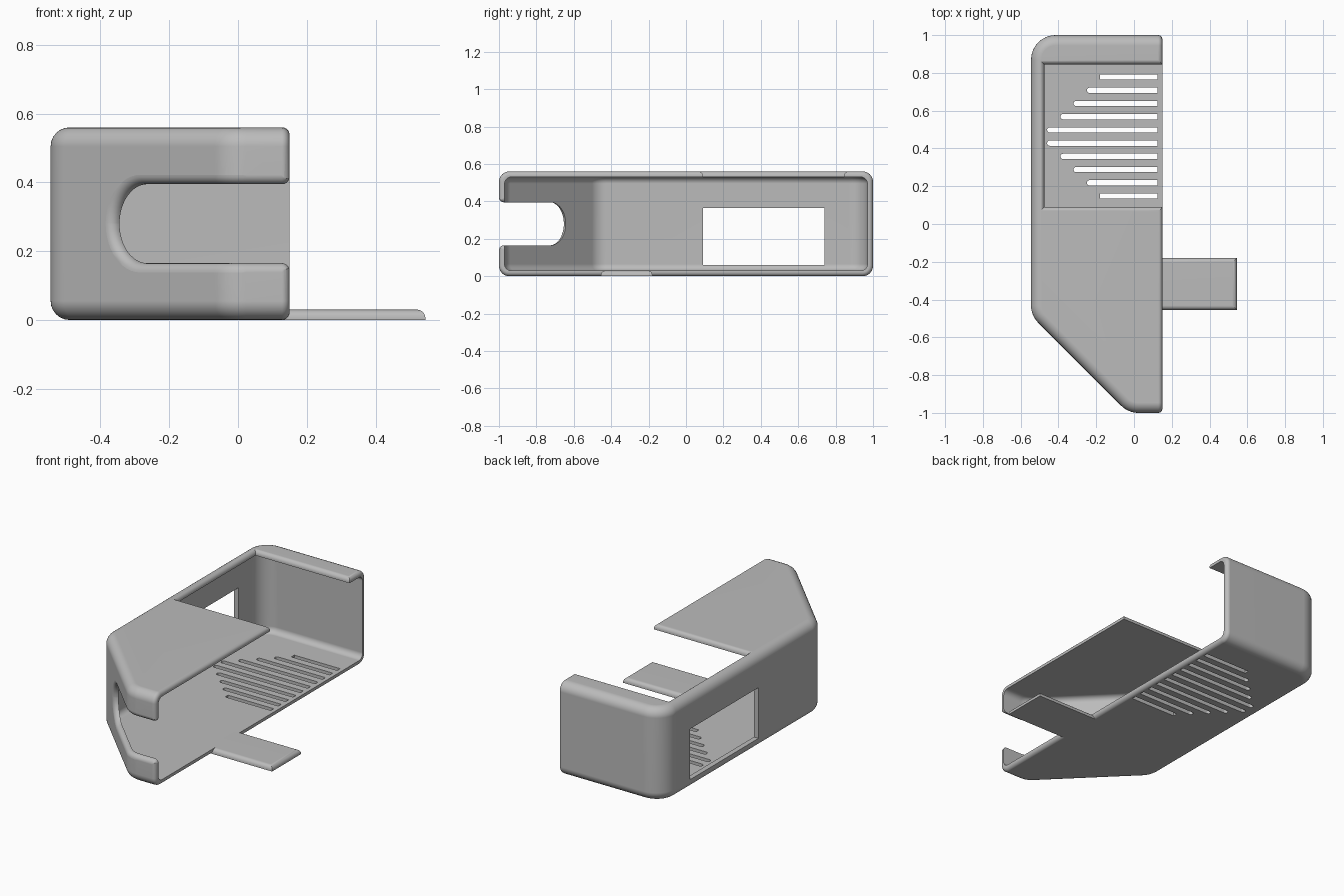
import bpy, bmesh
from math import sin, cos, pi, sqrt, tan
from mathutils import Vector

if "Cube" in bpy.data.objects:
    bpy.data.objects.remove(bpy.data.objects["Cube"])

# One grey plastic
GREY = (0.5, 0.5, 0.5, 1)
mat = bpy.data.materials.new("grey_plastic")
mat.use_nodes = True
mat.diffuse_color = GREY
mat.node_tree.nodes["Principled BSDF"].inputs["Base Color"].default_value = GREY

HEIGHT, WALL, RIM_X, CORNER = 0.56, 0.03, 0.15, 0.13
SLANT = Vector((1, -1)).normalized()     # direction of the slanted wall
BEND = Vector((-0.03, -1))               # where slant meets the front wall


def make(name, bm):
    bmesh.ops.recalc_face_normals(bm, faces=bm.faces)
    mesh = bpy.data.meshes.new(name)
    bm.to_mesh(mesh)
    bm.free()
    ob = bpy.data.objects.new(name, mesh)
    bpy.context.collection.objects.link(ob)
    mesh.materials.append(mat)
    return ob


def loft(bm, rings, caps=True):
    loops = [[bm.verts.new(p) for p in ring] for ring in rings]
    n = len(loops[0])
    for a, b in zip(loops, loops[1:]):
        for i in range(n):
            j = (i + 1) % n
            bm.faces.new((a[i], a[j], b[j], b[i]))
    for loop in (loops[0], loops[-1]):
        if caps:
            bm.faces.new(loop)
        else:   # curved cap: strips between the two mirrored halves
            for i in range(n // 2 - 1):
                bm.faces.new((loop[i], loop[i + 1], loop[n - 2 - i], loop[n - 1 - i]))


def round_corner(prev, p, nxt, r, steps=8):
    a, b = (prev - p).normalized(), (nxt - p).normalized()
    half = a.angle(b) / 2
    centre = p + (a + b).normalized() * r / sin(half)
    start, end = p + a * r / tan(half) - centre, p + b * r / tan(half) - centre
    sweep = pi - 2 * half
    return [centre + (start * sin(sweep * (1 - k / steps)) + end * sin(sweep * k / steps))
            / sin(sweep) for k in range(steps + 1)]


def shell_prism(inset, edge_r, far_x):
    """Rounded prism following the plan outline, inset from the outside."""
    r, left, back, front = CORNER - inset, -0.545 + inset, 1 - inset, -1 + inset
    line = -1.03 + inset * sqrt(2)
    pts = [Vector(p) for p in ((far_x, front), (line - front, front), (left, line - left),
                               (left, back), (far_x, back))]
    plan = [pts[0]]
    for i in (1, 2, 3):
        plan += round_corner(pts[i - 1], pts[i], pts[i + 1], r)
    plan.append(pts[4])
    bm = bmesh.new()
    loft(bm, [[(p.x, p.y, z) for p in plan] for z in (inset, HEIGHT - inset)])
    bmesh.ops.recalc_face_normals(bm, faces=bm.faces)
    rims = [e for e in bm.edges if abs(e.verts[0].co.z - e.verts[1].co.z) < 1e-5]
    bmesh.ops.bevel(bm, geom=rims, offset=edge_r, segments=6, profile=0.5,
                    affect='EDGES', clamp_overlap=False)
    return bm


def flare(r, above, below, steps=6):
    """(depth, widening) pairs that leave a rounded lip of radius r."""
    arc = [(-r + r * sin(k * pi / 2 / steps), r - r * cos(k * pi / 2 / steps))
           for k in range(steps + 1)]
    return [(below, 0)] + arc + [(above, r)]


# Outer body, cut at the open side with a rounded rim
bm = shell_prism(0, 0.055, 0.4)
bmesh.ops.bisect_plane(bm, geom=bm.verts[:] + bm.edges[:] + bm.faces[:],
                       plane_co=(RIM_X, 0, 0), plane_no=(1, 0, 0), clear_outer=True)
edge_loop = [e for e in bm.edges if e.is_boundary]
bmesh.ops.contextual_create(bm, geom=edge_loop)
bmesh.ops.recalc_face_normals(bm, faces=bm.faces)
bmesh.ops.bevel(bm, geom=[e for e in edge_loop if e.is_valid], offset=0.022, segments=5,
                profile=0.5, affect='EDGES', clamp_overlap=False)
case = make("case_shell", bm)

# Cavity
cutters = [make("cavity_cutter", shell_prism(WALL, 0.035, 0.4))]

# Top opening with rounded edges
bm = bmesh.new()
loft(bm, [[(-0.475 - e, 0.09 - e, HEIGHT + d), (0.4, 0.09 - e, HEIGHT + d),
           (0.4, 0.845 + e, HEIGHT + d), (-0.475 - e, 0.845 + e, HEIGHT + d)]
          for d, e in flare(0.024, 0.05, -0.1)])
cutters.append(make("opening_cutter", bm))

# Side window
bm = bmesh.new()
loft(bm, [[(x, 0.09, 0.06), (x, 0.74, 0.06), (x, 0.74, 0.365), (x, 0.09, 0.365)]
          for x in (-0.6, -0.48)])
cutters.append(make("window_cutter", bm))

# Floor vents: ten slots, longest in the middle, round at the inner end
bm = bmesh.new()
for i in range(10):
    y, w = 0.148 + 0.07 * i, 0.014
    x0 = -0.18 - 0.07 * min(i, 9 - i)
    if i in (0, 9):
        outline = [(x0, y - w), (x0, y + w)]
    else:
        outline = [(x0 + w - w * cos(a), y + w * sin(a))
                   for a in [pi * (k / 8 - 0.5) for k in range(9)]]
    outline += [(0.125, y + w), (0.125, y - w)]
    loft(bm, [[(px, py, z) for px, py in outline] for z in (-0.05, 0.08)])
cutters.append(make("vent_cutter", bm))

# Cable slot that follows the slanted wall round to the front
TAN = CORNER * tan(pi / 8)
ARC = CORNER * pi / 4
ARC_CENTRE = Vector((BEND.x + TAN, -1 + CORNER))


def wall_point(s, depth):
    if s < 0:
        return BEND + SLANT * (s - TAN) + Vector((-1, -1)).normalized() * depth
    a = min(s, ARC) / CORNER - 3 * pi / 4
    p = ARC_CENTRE + Vector((cos(a), sin(a))) * (CORNER + depth)
    return p + Vector((max(s - ARC, 0), 0))


HALF, MID = 0.115, 0.28
s_end = TAN - 0.475
s_rim = ARC + RIM_X - (BEND.x + TAN)
rings = []
for d, e in flare(0.027, 0.04, -0.05):
    r = HALF + e
    upper = [(s_end + HALF - r * cos(a), r * sin(a))
             for a in [pi / 2 * (k + 0.15) / 12.15 for k in range(13)]]
    upper += [(ARC * k / 8, r) for k in range(9)]
    upper += [(s_rim - 0.022 + 0.022 * sin(a), r + 0.022 * (1 - cos(a)))
              for a in [pi / 2 * k / 5 for k in range(6)]]
    upper.append((s_rim + 0.1, r + 0.022))
    outline = upper + [(s, -h) for s, h in reversed(upper)]
    rings.append([(*wall_point(s, d), MID + h) for s, h in outline])
bm = bmesh.new()
loft(bm, rings, caps=False)
cutters.append(make("cable_slot_cutter", bm))

# Apply the cuts
bpy.context.view_layer.objects.active = case
for cutter in cutters:
    mod = case.modifiers.new(cutter.name, 'BOOLEAN')
    mod.operation, mod.solver, mod.object = 'DIFFERENCE', 'EXACT', cutter
    cutter.hide_render = True
    bpy.ops.object.modifier_apply(modifier=mod.name)
    bpy.data.objects.remove(cutter)

# Flat tab with rounded upper edges
bm = bmesh.new()
loft(bm, [[(0.12, -0.455, z), (0.545, -0.455, z), (0.545, -0.18, z), (0.12, -0.18, z)]
          for z in (0, WALL)])
top = [e for e in bm.edges if all(v.co.z > 0.01 for v in e.verts)
       and any(v.co.x > 0.5 for v in e.verts)]
bmesh.ops.recalc_face_normals(bm, faces=bm.faces)
bmesh.ops.bevel(bm, geom=top, offset=0.024, segments=5, profile=0.5, affect='EDGES')
tab = make("side_tab", bm)

# Smooth fillets, crisp edges
for ob in (case, tab):
    bpy.ops.object.select_all(action='DESELECT')
    ob.select_set(True)
    bpy.context.view_layer.objects.active = ob
    bpy.ops.object.shade_smooth_by_angle(angle=pi / 6)
    weighted = ob.modifiers.new("even_shading", 'WEIGHTED_NORMAL')
    weighted.keep_sharp = True
